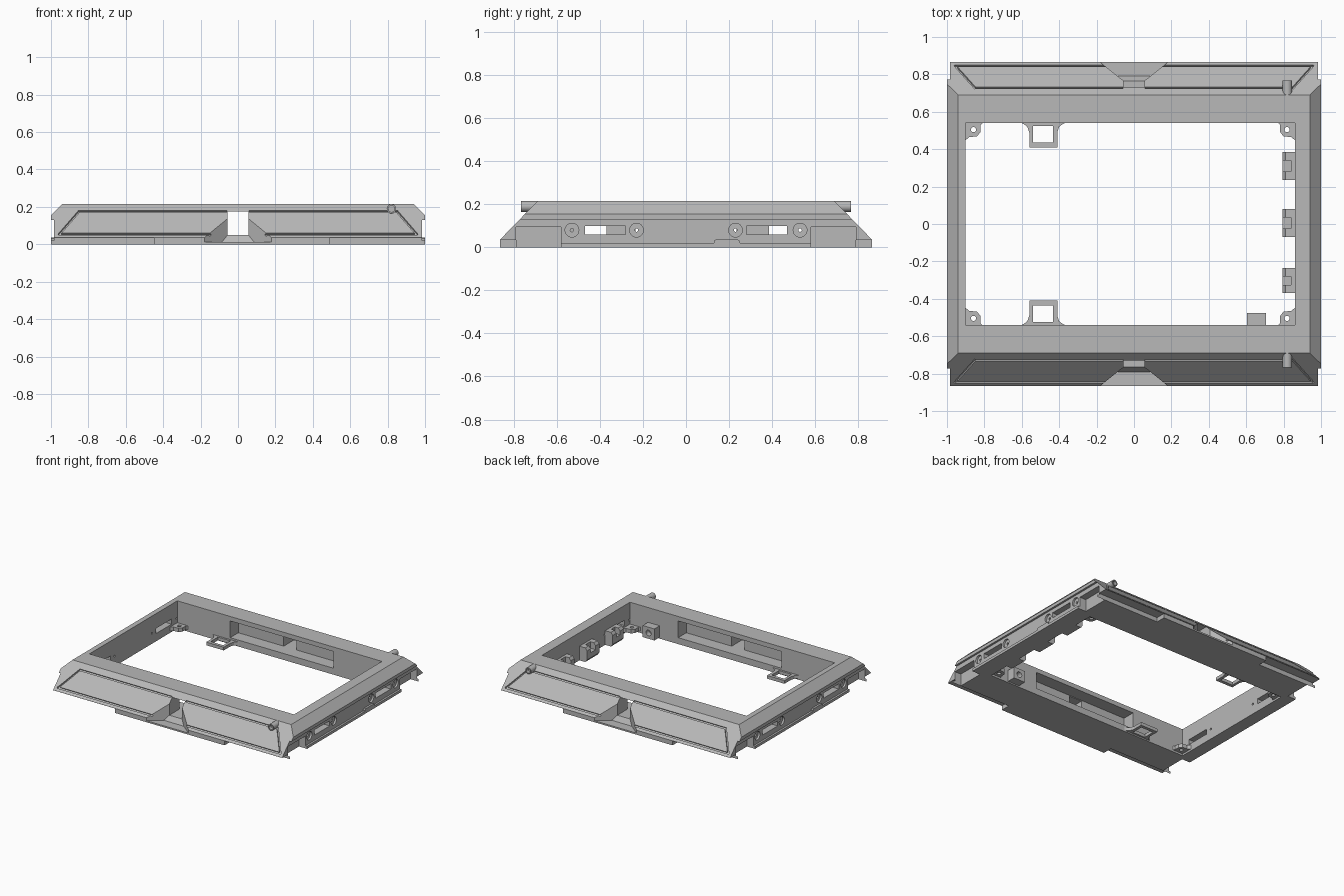
import bpy, bmesh, math
from mathutils import Vector, Matrix

cube = bpy.data.objects.get("Cube")
if cube:
    bpy.data.objects.remove(cube, do_unlink=True)

grey = bpy.data.materials.new("mid grey")
grey.use_nodes = True
grey.diffuse_color = (0.48, 0.48, 0.48, 1)
grey.node_tree.nodes["Principled BSDF"].inputs["Base Color"].default_value = grey.diffuse_color


def make(name, bm):
    bmesh.ops.recalc_face_normals(bm, faces=bm.faces[:])
    mesh = bpy.data.meshes.new(name)
    bm.to_mesh(mesh)
    bm.free()
    mesh.materials.append(grey)
    ob = bpy.data.objects.new(name, mesh)
    bpy.context.scene.collection.objects.link(ob)
    return ob


def prism(name, pts, axis, lo, hi):
    """Extrude a 2D outline along an axis; the points use the other two axes in order."""
    bm = bmesh.new()
    vs = []
    for a, b in pts:
        co = [a, b]
        co.insert(axis, lo)
        vs.append(bm.verts.new(co))
    face = bm.faces.new(vs)
    new = bmesh.ops.extrude_face_region(bm, geom=[face])["geom"]
    step = Vector((0, 0, 0))
    step[axis] = hi - lo
    bmesh.ops.translate(bm, vec=step, verts=[g for g in new if isinstance(g, bmesh.types.BMVert)])
    return make(name, bm)


def box(name, x, y, z):
    x, y = sorted(x), sorted(y)
    return prism(name, [(x[0], y[0]), (x[1], y[0]), (x[1], y[1]), (x[0], y[1])], 2, *z)


def rod(name, centre, radius, length, axis, sides=24):
    bm = bmesh.new()
    turn = (Matrix.Rotation(math.pi / 2, 4, "Y"), Matrix.Rotation(math.pi / 2, 4, "X"), Matrix())[axis]
    bmesh.ops.create_cone(bm, cap_ends=True, segments=sides, radius1=radius, radius2=radius,
                          depth=length, matrix=Matrix.Translation(centre) @ turn)
    return make(name, bm)


def boolean(ob, tool, mode="DIFFERENCE"):
    mod = ob.modifiers.new("cut", "BOOLEAN")
    mod.operation, mod.solver, mod.object = mode, "EXACT", tool
    bpy.context.view_layer.objects.active = ob
    bpy.ops.object.modifier_apply(modifier=mod.name)
    bpy.data.objects.remove(tool, do_unlink=True)


def mirrored(half):
    return half + [(-a, b) for a, b in reversed(half)]


# Frame body: side profile crossed with front and back slope profile
side = [(1, 0), (1, .02), (.985, .02), (.985, .13), (1, .13), (1, .155), (.94, .215)]
slope = [(.865, 0), (.865, .035), (.69, .215)]
frame = prism("frame", mirrored(side), 1, -1, 1)
boolean(frame, prism("tool", mirrored(slope), 0, -1.2, 1.2), "INTERSECT")
boolean(frame, box("tool", (-.9, .86), (-.54, .54), (-.1, .4)))


def on_slope(x, z, s):
    return Vector((x, s * (.69 + (.215 - z) * .175 / .18), z))


def groove(a, b, s):
    normal = Vector((0, s * .18, .175)).normalized()
    along = (b - a).normalized()
    across = along.cross(normal)
    m = Matrix((along, normal, across)).transposed().to_4x4()
    m.translation = (a + b) / 2
    bm = bmesh.new()
    bmesh.ops.create_cube(bm, size=1, matrix=m @ Matrix.Diagonal(((b - a).length + .012, .024, .012, 1)))
    return make("tool", bm)


for s in (-1, 1):
    # Inner pocket, flared finger notch and window in the long sides
    boolean(frame, box("tool", (-.445, .445), (s * .5, s * .64), (.05, .18)))
    boolean(frame, prism("tool", [(-.055, s * .765), (.055, s * .765), (.224, s * .9), (-.224, s * .9)],
                         2, .012, .4))
    boolean(frame, box("tool", (-.055, .055), (s * .6, s * .775), (.05, .175)))
    # Panel grooves on the slopes
    for k in (-1, 1):
        path = [on_slope(k * x, z, s) for x, z in ((.065, .176), (.85, .176), (.955, .055), (.15, .055))]
        for a, b in zip(path, path[1:]):
            boolean(frame, groove(a, b, s))
        # Recess under each corner
        boolean(frame, box("tool", (k * .93, k * 1.1), (s * .58, s * .79), (-.1, .095)))
    # Lower edge steps beside the tongue
    lo, hi = -.47 - s * .02, .47 - s * .02
    boolean(frame, box("tool", (-1.1, lo), (s * .79, s * 1), (-.1, .034)))
    boolean(frame, box("tool", (hi, 1.1), (s * .79, s * 1), (-.1, .034)))
    # Slots and screw holes in the short sides
    boolean(frame, box("tool", (-1.1, 1.1), (s * .28, s * .47), (.06, .1)))
    for y in (.23, .53):
        boolean(frame, rod("tool", (0, s * y, .08), .008, 2.2, 0, 12))
        for k in (-1, 1):
            boolean(frame, rod("tool", (k * 1, s * y, .08), .032, .06, 0))

for s, end in ((-1, "front"), (1, "back")):
    # Sloping sill below the window
    prism(end + "_window_sill", [(s * .76, .012), (s * .79, .012), (s * .765, .05), (s * .76, .05)],
          0, -.085, .085)

    # Hollow pin on the slope
    pin = rod(end + "_pin", (.82, s * .728, .19), .025, .076, 1)
    boolean(pin, rod("tool", (.82, s * .766, .19), .017, .05, 1))
    pin.select_set(True)
    bpy.context.view_layer.objects.active = pin
    bpy.ops.object.shade_smooth_by_angle()
    pin.select_set(False)

    # Square bracket with flared root
    half = [(.075, .41), (.075, .49), (.085, .52), (.105, .535), (.13, .545)]
    outline = [(x - .485, s * y) for x, y in mirrored(half)]
    bracket = prism(end + "_square_bracket", outline, 2, .01, .035)
    boolean(bracket, box("tool", (-.54, -.432), (s * .435, s * .525), (-.1, .2)))

    # Corner screw tabs
    for wall, k, label in ((-.9, 1, "right"), (.86, -1, "left")):
        shape = [(-.005, .545), (.095, .545), (.08, .53), (.078, .49), (.06, .468),
                 (.02, .465), (.008, .455), (-.005, .445)]
        tab = prism(f"{end}_{label}_screw_tab", [(wall + k * x, s * y) for x, y in shape], 2, .015, .045)
        boolean(tab, rod("tool", (wall + k * .042, s * .505, .03), .014, .2, 2, 16))

# Teeth along one inner wall
for i, (a, b) in enumerate(((-.37, -.235), (-.07, .08), (.235, .385))):
    tooth = prism(f"inner_tooth_{i + 1}", [(.87, 0), (.81, 0), (.795, .02), (.795, .09), (.81, .11), (.87, .11)],
                  1, a, b)
    boolean(tooth, box("tool", (.78, .84), (a + .045, b - .045), (.06, .2)))

# Drilled block on the front inner wall
block = box("drilled_block", (.605, .705), (-.545, -.475), (.01, .1))
boolean(block, rod("tool", (.655, -.475, .055), .022, .08, 1, 16))

# Small latch bump on the side skirt
for k, label in ((1, "left"), (-1, "right")):
    prism(label + "_skirt_bump", [(k * y, z) for y, z in ((.13, 0), (.25, 0), (.25, .03), (.24, .037), (.14, .037), (.13, .03))],
          0, *sorted((k * .98, k * 1)))
